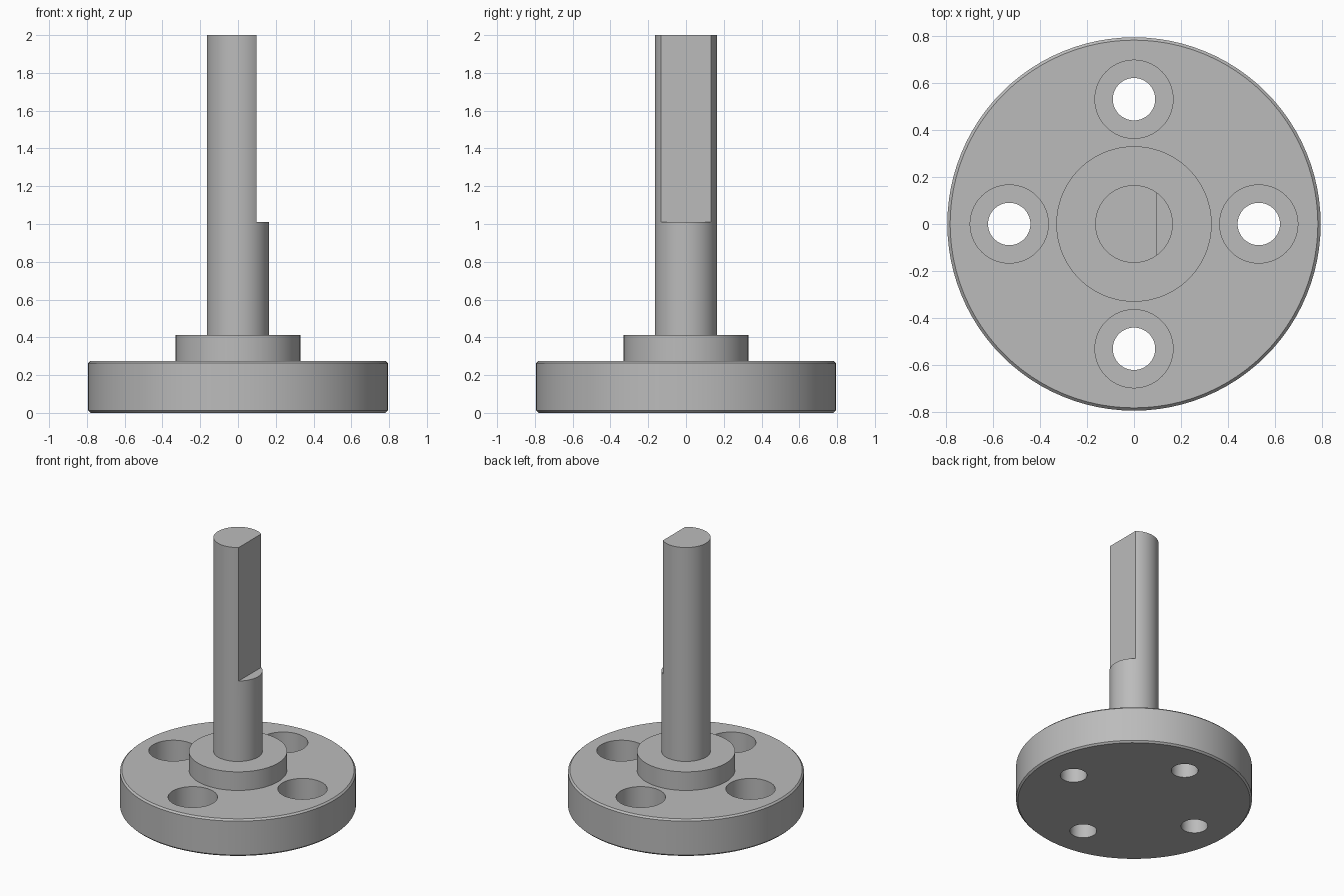
import bpy
import math

cube = bpy.data.objects.get("Cube")
if cube:
    bpy.data.objects.remove(cube, do_unlink=True)

FLANGE_R, FLANGE_TOP = 0.793, 0.275
HUB_R, HUB_TOP = 0.33, 0.413
SHAFT_R, SHAFT_TOP = 0.165, 2.0
FLAT_X, FLAT_BASE = 0.098, 1.01
BOLT_CIRCLE, BORE_R, COUNTERBORE_R = 0.53, 0.09, 0.166
COUNTERBORE_FLOOR = 0.108

steel = bpy.data.materials.new("grey steel")
steel.use_nodes = True
colour = (0.5, 0.5, 0.5, 1)
steel.diffuse_color = colour
steel.node_tree.nodes["Principled BSDF"].inputs["Base Color"].default_value = colour


def cylinder(name, radius, bottom, top, x=0, y=0, sides=96):
    bpy.ops.mesh.primitive_cylinder_add(
        vertices=sides, radius=radius, depth=top - bottom,
        location=(x, y, (bottom + top) / 2))
    obj = bpy.context.object
    obj.name = name
    obj.data.materials.append(steel)
    return obj


def apply_modifier(obj, mod):
    bpy.context.view_layer.objects.active = obj
    bpy.ops.object.modifier_apply(modifier=mod.name)


def cut(obj, cutter):
    mod = obj.modifiers.new("cut", "BOOLEAN")
    mod.operation = "DIFFERENCE"
    mod.solver = "EXACT"
    mod.object = cutter
    cutter.hide_render = True
    apply_modifier(obj, mod)
    bpy.data.objects.remove(cutter, do_unlink=True)


def smooth(obj):
    bpy.ops.object.select_all(action="DESELECT")
    obj.select_set(True)
    bpy.context.view_layer.objects.active = obj
    bpy.ops.object.shade_smooth_by_angle(angle=math.radians(30))


# Round flange with small chamfers on both rims
flange = cylinder("flange", FLANGE_R, 0, FLANGE_TOP)
chamfer = flange.modifiers.new("chamfer", "BEVEL")
chamfer.width = 0.012
chamfer.segments = 1
chamfer.limit_method = "ANGLE"
apply_modifier(flange, chamfer)

# Four counterbored bolt holes
for i in range(4):
    angle = i * math.pi / 2
    x, y = BOLT_CIRCLE * math.cos(angle), BOLT_CIRCLE * math.sin(angle)
    cut(flange, cylinder("bolt_bore", BORE_R, -0.1, 0.4, x, y, 48))
    cut(flange, cylinder("counterbore", COUNTERBORE_R, COUNTERBORE_FLOOR, 0.4, x, y, 64))

# Raised collar around the shaft
hub = cylinder("hub", HUB_R, FLANGE_TOP, HUB_TOP)

# Shaft with a flat milled on its left side
shaft = cylinder("shaft", SHAFT_R, HUB_TOP, SHAFT_TOP, sides=64)
bpy.ops.mesh.primitive_cube_add(size=2, location=(FLAT_X + 1, 0, FLAT_BASE + 1))
cut(shaft, bpy.context.object)

for part in (flange, hub, shaft):
    smooth(part)
